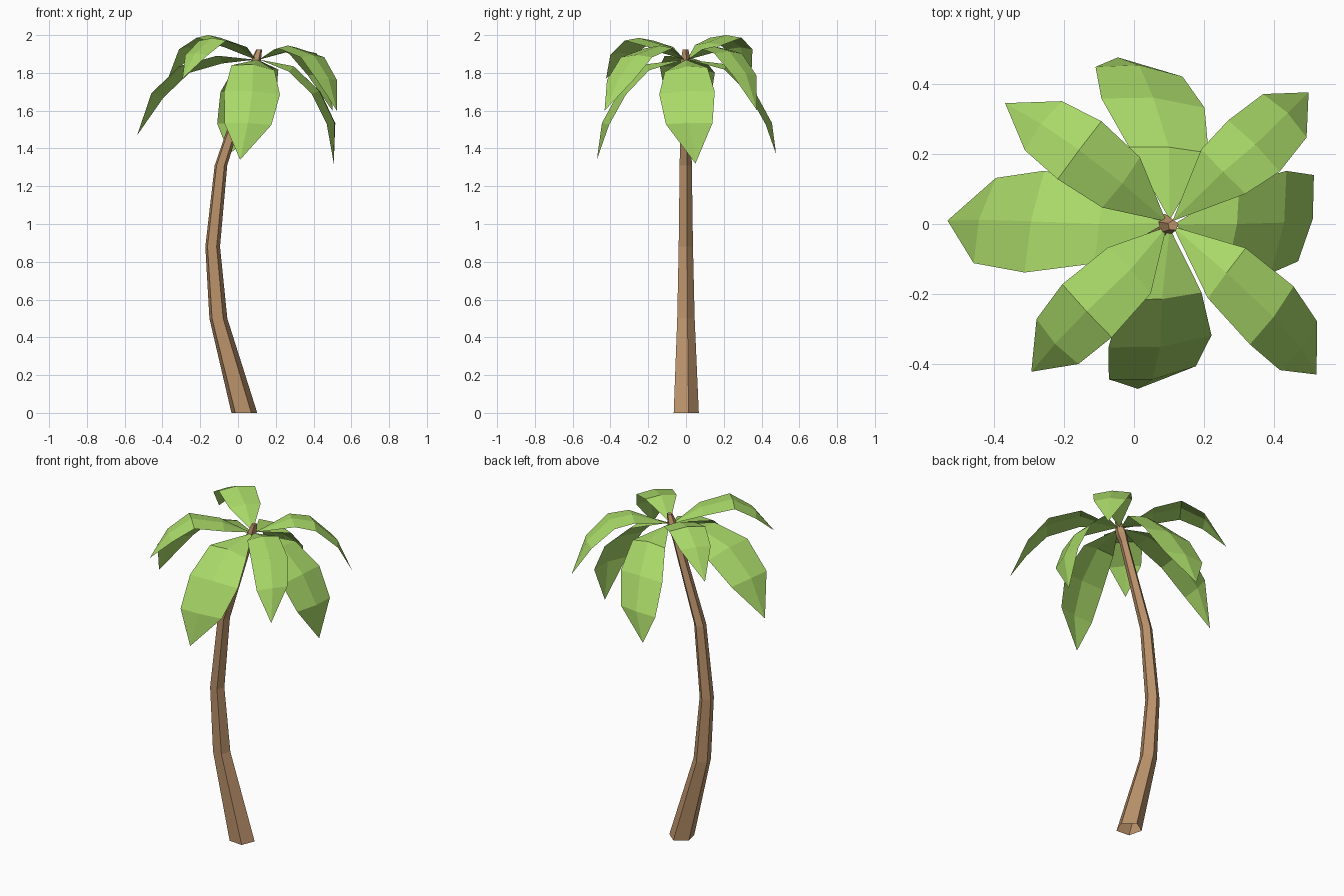
import bpy, bmesh, math
from mathutils import Vector

if "Cube" in bpy.data.objects:
    bpy.data.objects.remove(bpy.data.objects["Cube"])


def material(name, rgb):
    m = bpy.data.materials.new(name)
    m.diffuse_color = (*rgb, 1)
    m.use_nodes = True
    m.node_tree.nodes["Principled BSDF"].inputs["Base Color"].default_value = m.diffuse_color
    return m


BARK = material("bark_brown", (0.49, 0.285, 0.145))
LEAF = material("leaf_green", (0.40, 0.70, 0.14))


def finish(bm, name, mat):
    bmesh.ops.recalc_face_normals(bm, faces=bm.faces)
    me = bpy.data.meshes.new(name)
    bm.to_mesh(me)
    bm.free()
    me.materials.append(mat)
    ob = bpy.data.objects.new(name, me)
    bpy.context.collection.objects.link(ob)
    return ob


# Trunk: five-sided loft along a bent path of (x, z, radius), open at the foot
def trunk():
    path = [(0.032, 0, 0.072), (-0.105, 0.5, 0.05), (-0.135, 0.88, 0.041),
            (-0.091, 1.31, 0.035), (0.066, 1.79, 0.026),
            (0.086, 1.84, 0.033), (0.112, 1.925, 0.016)]
    bm = bmesh.new()
    rings = []
    for x, z, r in path:
        angles = [math.radians(14 + 72 * k) for k in range(5)]
        rings.append([bm.verts.new((x + r * math.cos(a),
                                    r * math.sin(a) - 0.004, z))
                      for a in angles])
    for a, b in zip(rings, rings[1:]):
        for k in range(5):
            n = (k + 1) % 5
            bm.faces.new((a[k], a[n], b[n], b[k]))
    bm.faces.new(rings[-1])
    finish(bm, "trunk", BARK)


# Leaf: folded blade, three rows across a midrib, ending in a point.
# heading = compass direction in degrees, roll = height gained by its left edge
def leaf(name, heading, widths, rib, droop, roll=0.0):
    root = Vector((0.102, 0, 1.87))
    pts = [root] + [Vector(p) for p in rib]
    a = math.radians(heading)
    out = Vector((math.cos(a), math.sin(a), 0))
    side = Vector((-out.y, out.x, 0))
    bm = bmesh.new()
    base = bm.verts.new(root + out * 0.012)
    tip = bm.verts.new(pts[-1])
    rows = []
    for i, w in enumerate(widths, 1):
        normal = (pts[i + 1] - pts[i - 1]).cross(side).normalized()
        low = pts[i] - normal * droop
        edge = side * w + normal * roll
        rows.append([bm.verts.new(p) for p in (low - edge, pts[i], low + edge)])
    for k in range(2):
        bm.faces.new((base, rows[0][k], rows[0][k + 1]))
        for p, q in zip(rows, rows[1:]):
            bm.faces.new((p[k], q[k], q[k + 1], p[k + 1]))
        bm.faces.new((rows[-1][k], tip, rows[-1][k + 1]))
    finish(bm, name, LEAF)


trunk()

# Four broad drooping leaves
BROAD = (0.114, 0.148, 0.125)
leaf("leaf_left", 173, BROAD,
     [(-0.1, 0, 1.89), (-0.295, 0.008, 1.835),
      (-0.444, 0.012, 1.69), (-0.534, 0.01, 1.47)], 0.02, 0.02)
leaf("leaf_right", -5, BROAD,
     [(0.295, 0, 1.835), (0.43, 0.004, 1.705),
      (0.512, 0.015, 1.535), (0.507, 0.05, 1.32)], 0.02, 0.012)
leaf("leaf_front", -88, BROAD,
     [(0.08, -0.215, 1.845), (0.075, -0.352, 1.705),
      (0.053, -0.445, 1.535), (0.011, -0.472, 1.34)], 0.02, -0.015)
leaf("leaf_back", 88, BROAD,
     [(0.1, 0.22, 1.845), (0.055, 0.362, 1.705),
      (0.015, 0.455, 1.535), (-0.046, 0.477, 1.37)], 0.02, 0.01)

# Four narrower arching leaves on the diagonals
NARROW = (0.09, 0.104, 0.088)
leaf("leaf_back_left", 143, NARROW,
     [(-0.033, 0.116, 1.96), (-0.157, 0.212, 2.0),
      (-0.267, 0.287, 1.935), (-0.369, 0.346, 1.775)], 0.014)
leaf("leaf_front_left", 223, NARROW,
     [(-0.01, -0.13, 1.95), (-0.136, -0.25, 1.985),
      (-0.226, -0.343, 1.905), (-0.294, -0.423, 1.77)], 0.014)
leaf("leaf_back_right", 45, NARROW,
     [(0.255, 0.149, 1.94), (0.348, 0.228, 1.915),
      (0.44, 0.318, 1.795), (0.5, 0.377, 1.6)], 0.014)
leaf("leaf_front_right", -37, NARROW,
     [(0.265, -0.14, 1.945), (0.4, -0.266, 1.895),
      (0.48, -0.355, 1.77), (0.523, -0.431, 1.6)], 0.014)
